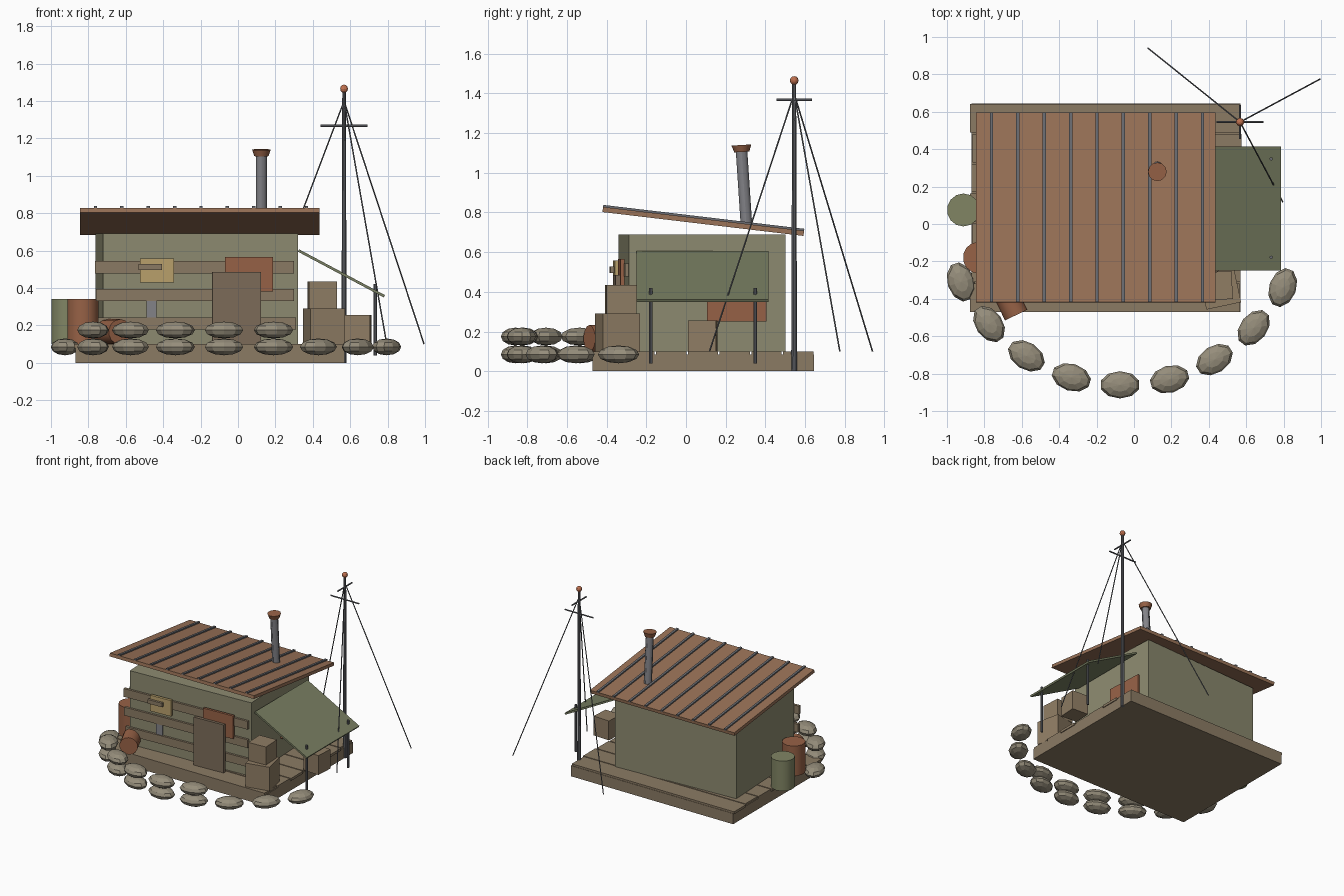
import bpy, math
from mathutils import Vector, Matrix

if "Cube" in bpy.data.objects:
    bpy.data.objects.remove(bpy.data.objects["Cube"])

def lin(c):
    return tuple((v / 255) ** 2.2 for v in c) + (1,)

COLORS = dict(wood=(138, 122, 100), dark_wood=(124, 108, 90), wall=(140, 138, 112), roof=(152, 114, 88),
              metal=(105, 107, 112), pipe=(130, 130, 135), cloth=(120, 126, 98), rust=(150, 98, 72),
              green=(128, 132, 100), sand=(148, 140, 122), yellow=(184, 160, 108), copper=(190, 112, 80),
              crate=(142, 124, 100))
MATS = {}
for k, c in COLORS.items():
    MATS[k] = bpy.data.materials.new(k)
    MATS[k].diffuse_color = lin(c)

def finish(name, mat):
    o = bpy.context.object
    o.name = name
    o.data.materials.append(MATS[mat])
    return o

def box(name, loc, size, mat, rot=(0, 0, 0)):
    bpy.ops.mesh.primitive_cube_add(size=1, location=loc, rotation=rot)
    o = finish(name, mat)
    o.scale = size
    return o

def span(name, x, y, z, mat):
    r = (x, y, z)
    return box(name, [(a + b) / 2 for a, b in r], [b - a for a, b in r], mat)

def rod(name, a, b, r1, mat, r2=None, n=10):
    a, b = Vector(a), Vector(b)
    d = b - a
    bpy.ops.mesh.primitive_cone_add(vertices=n, radius1=r1, radius2=r1 if r2 is None else r2, depth=d.length,
                                    location=(a + b) / 2, rotation=d.to_track_quat('Z', 'Y').to_euler())
    o = finish(name, mat)
    if n > 8:
        bpy.ops.object.shade_smooth_by_angle()
    return o

# plank platform
span("platform_base", (-0.87, 0.57), (-0.47, 0.645), (0, 0.085), "wood")
for i in range(7):
    y = -0.47 + i * 0.16
    e = 0.006 * (i % 3 - 1)
    span(f"deck_plank_{i}", (-0.87 + e, 0.57 + e), (y, y + 0.152), (0.08, 0.1), "wood")

# hut body, turned slightly on the platform
A = 0.05
HUT = Matrix.Translation((-0.22, 0.08, 0)) @ Matrix.Rotation(A, 4, 'Z')

def hut_box(name, x, y, z, mat, tilt=0, roll=0):
    r = (x, y, z)
    c = HUT @ Vector([(a + b) / 2 for a, b in r])
    return box(name, c, [b - a for a, b in r], mat, (tilt, roll, A))

hut_box("hut_walls", (-0.522, 0.522), (-0.395, 0.395), (0.1, 0.69), "wall")

# boards, patches and door on the front wall
for i, (z, x0, x1) in enumerate([(0.21, -0.55, 0.51), (0.362, -0.56, 0.5), (0.51, -0.565, 0.5)]):
    hut_box(f"wall_board_{i}", (x0, x1), (-0.412, -0.39), (z - 0.033, z + 0.033), "wood")
hut_box("wall_vent", (-0.29, -0.235), (-0.405, -0.39), (0.24, 0.335), "pipe")
hut_box("yellow_panel", (-0.325, -0.145), (-0.432, -0.41), (0.43, 0.557), "yellow")
hut_box("panel_bar", (-0.335, -0.21), (-0.45, -0.43), (0.495, 0.527), "wood")
hut_box("rust_patch", (0.13, 0.385), (-0.43, -0.41), (0.38, 0.565), "rust")
hut_box("door", (0.06, 0.32), (-0.452, -0.425), (0.1, 0.485), "dark_wood")
hut_box("side_patch", (0.52, 0.54), (0.0, 0.3), (0.25, 0.43), "rust")

# sloped roof with ribs
slope = -math.atan2(0.12, 1.01)
box("roof_sheet", (-0.205, 0.087, 0.755), (1.28, 1.02, 0.026), "roof", (slope, 0, 0))
for i in range(9):
    box(f"roof_rib_{i}", (-0.762 + i * 0.141, 0.089, 0.771), (0.018, 1.02, 0.014), "metal", (slope, 0, 0))

# stove pipe
rod("stove_pipe", (0.125, 0.305, 0.73), (0.125, 0.28, 1.11), 0.029, "pipe", n=12)
rod("stove_pipe_cap", (0.125, 0.281, 1.105), (0.125, 0.279, 1.14), 0.038, "rust", 0.05, n=12)

# awning and its poles
dx, dz = 0.46, -0.245
box("awning", (0.553, 0.083, 0.478), (math.hypot(dx, dz), 0.665, 0.014), "cloth", (0, math.atan2(-dz, dx), 0))
for y in (-0.178, 0.348):
    rod("awning_pole", (0.733, y, 0.04), (0.733, y, 0.42), 0.009, "metal", n=8)

# crates
box("crate_large", (0.46, -0.345, 0.195), (0.19, 0.19, 0.19), "crate", (0, 0, 0.21))
box("crate_top", (0.45, -0.33, 0.362), (0.15, 0.15, 0.145), "crate", (0, 0, 0.06))
box("crate_side", (0.64, 0.085, 0.178), (0.14, 0.14, 0.155), "crate", (0, 0, -0.06))

# barrels
rod("green_barrel", (-0.912, 0.075, 0.1), (-0.912, 0.075, 0.34), 0.088, "green", n=14)
rod("rust_barrel", (-0.83, -0.18, 0.1), (-0.83, -0.18, 0.34), 0.085, "rust", n=14)
rod("fallen_barrel", (-0.715, -0.31, 0.165), (-0.63, -0.487, 0.165), 0.068, "rust", n=14)

# antenna mast with cross arms and guy wires
mx, my = 0.567, 0.545
rod("mast", (mx, my, 0), (mx, my, 1.45), 0.015, "metal", 0.01)
rod("mast_arm_wide", (mx - 0.125, my, 1.267), (mx + 0.125, my, 1.267), 0.006, "metal", n=6)
rod("mast_arm_short", (mx, my - 0.09, 1.368), (mx, my + 0.09, 1.368), 0.006, "metal", n=6)
bpy.ops.mesh.primitive_uv_sphere_add(segments=10, ring_count=6, radius=0.022, location=(mx, my, 1.465))
finish("mast_ball", "copper")
for i, p in enumerate([(0.995, 0.775, 0.1), (0.075, 0.94, 0.1), (0.795, 0.118, 0.1)]):
    rod(f"guy_wire_{i}", (mx, my, 1.4), p, 0.004, "metal", n=5)

# sandbag arc, doubled on the left and middle
BAGS = [(-0.925, -0.31, -72), (-0.775, -0.535, -55), (-0.575, -0.705, -33), (-0.335, -0.82, -17), (-0.075, -0.86, 0),
        (0.19, -0.83, 15), (0.43, -0.725, 33), (0.64, -0.555, 52), (0.795, -0.34, 70)]
for i, (x, y, a) in enumerate(BAGS):
    for z in ((0.085, 0.175) if 1 <= i <= 5 else (0.085,)):
        bpy.ops.mesh.primitive_uv_sphere_add(segments=10, ring_count=6, radius=1, location=(x, y, z),
                                             rotation=(0, 0, math.radians(a)))
        finish(f"sandbag_{i}", "sand").scale = (0.108, 0.073, 0.045)

for m in bpy.data.materials:
    if m.users and not m.is_grease_pencil:
        m.use_nodes = True
        m.node_tree.nodes["Principled BSDF"].inputs["Base Color"].default_value = m.diffuse_color
